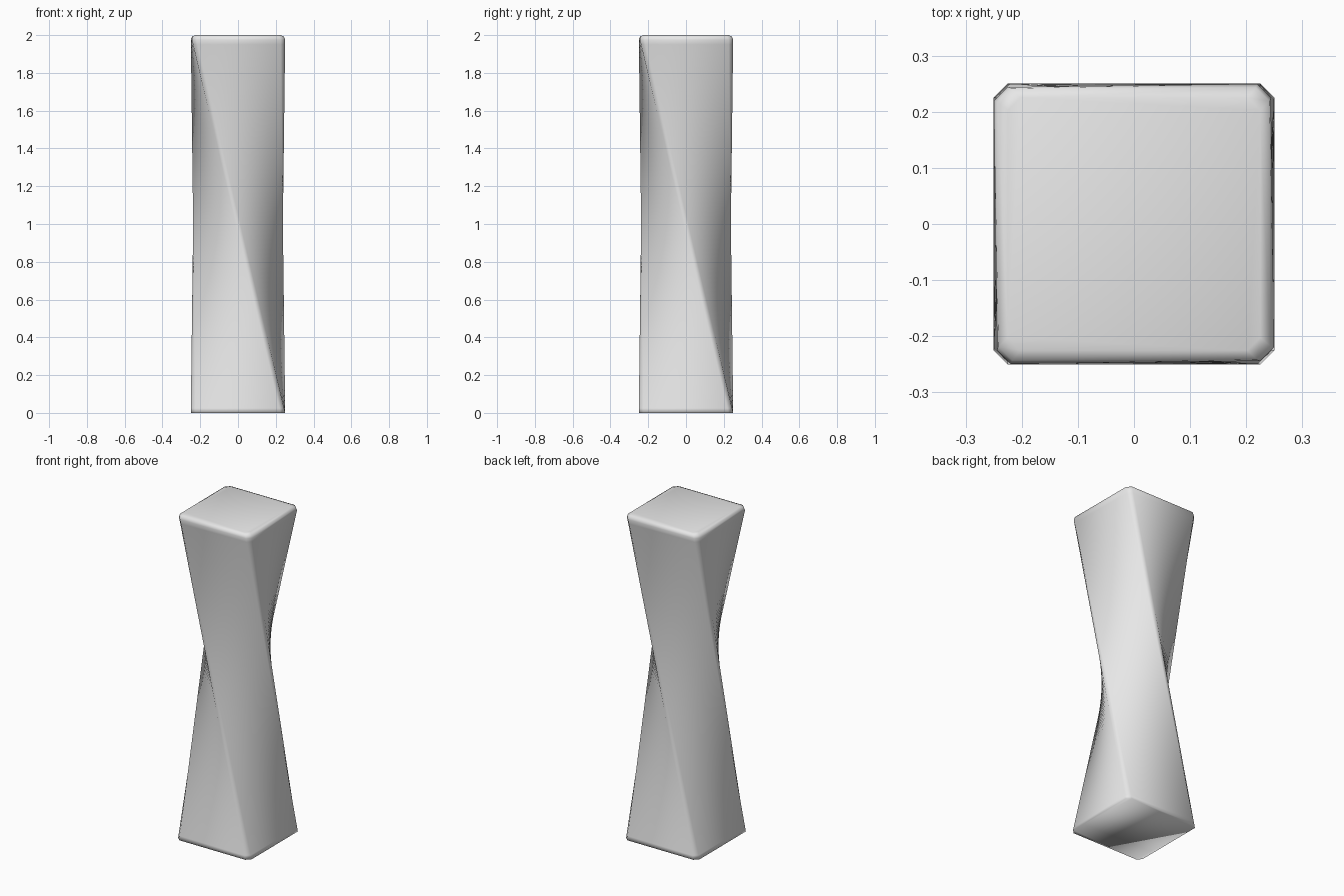
import bpy
import bmesh
from mathutils import Vector

cube = bpy.data.objects.get("Cube")
if cube:
    bpy.data.objects.remove(cube, do_unlink=True)

HEIGHT = 2.0
HALF = 0.25      # half width of the square ends
CUT = 0.025      # corner chamfer
RINGS = 80       # levels up the shaft


def section(half, cut):
    """Square outline with chamfered corners, counter-clockwise."""
    pts = [Vector((half, -half + cut)), Vector((half, half - cut))]
    outline = []
    for _ in range(4):
        outline += pts
        pts = [Vector((-p.y, p.x)) for p in pts]
    return outline


def add_ring(bm, z, inset=0.0):
    """Each corner runs in a straight line to the next corner clockwise."""
    t = z / HEIGHT
    ring = []
    for p in section(HALF, CUT):
        q = p.lerp(Vector((p.y, -p.x)), t) * (1 - inset / HALF)
        ring.append(bm.verts.new((q.x, q.y, z)))
    return ring


bm = bmesh.new()

# Shaft levels, then the rounded top rim
shoulder = HEIGHT - CUT
rings = [add_ring(bm, shoulder * i / RINGS) for i in range(RINGS + 1)]
rings.append(add_ring(bm, HEIGHT - 0.007, 0.007))
rings.append(add_ring(bm, HEIGHT, CUT))

for low, high in zip(rings, rings[1:]):
    n = len(low)
    for i in range(n):
        j = (i + 1) % n
        bm.faces.new((low[i], low[j], high[j], high[i]))

# End caps
bm.faces.new(list(reversed(rings[0])))
bm.faces.new(rings[-1])
for face in bm.faces:
    face.smooth = True

mesh = bpy.data.meshes.new("twisted_column")
bm.to_mesh(mesh)
bm.free()

column = bpy.data.objects.new("twisted_column", mesh)
bpy.context.collection.objects.link(column)

# Plain light grey
grey = bpy.data.materials.new("light_grey")
grey.use_nodes = True
color = (0.8, 0.8, 0.8, 1.0)
grey.diffuse_color = color
grey.node_tree.nodes["Principled BSDF"].inputs["Base Color"].default_value = color
mesh.materials.append(grey)
